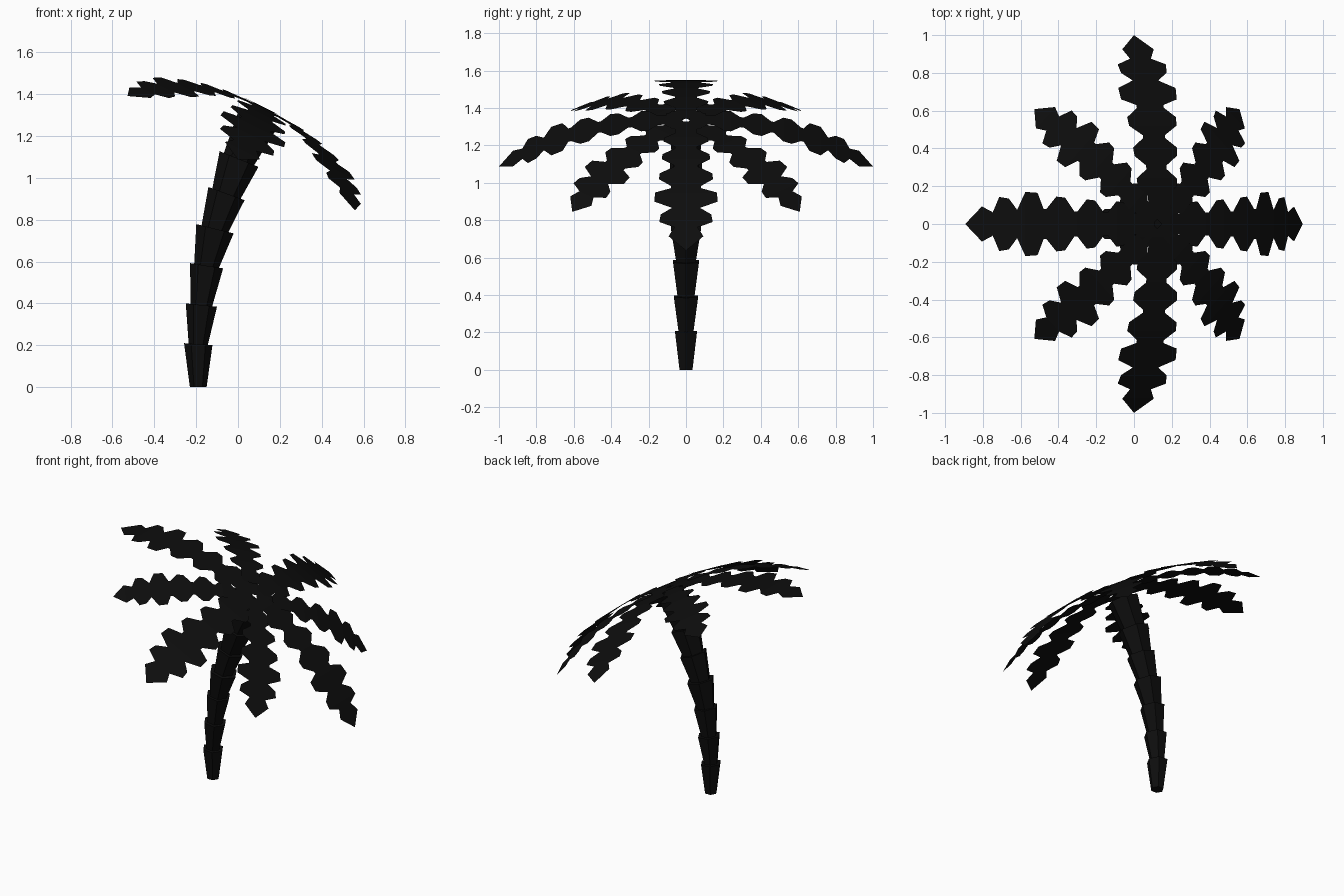
import bpy, bmesh, math
from mathutils import Matrix, Vector

if "Cube" in bpy.data.objects:
    bpy.data.objects.remove(bpy.data.objects["Cube"])

black = bpy.data.materials.new("near_black")
black.diffuse_color = (0.004, 0.004, 0.004, 1)
black.use_nodes = True
black.node_tree.nodes["Principled BSDF"].inputs["Base Color"].default_value = black.diffuse_color


def finish(bm, name):
    me = bpy.data.meshes.new(name)
    bm.to_mesh(me)
    bm.free()
    me.materials.append(black)
    ob = bpy.data.objects.new(name, me)
    bpy.context.collection.objects.link(ob)
    return ob


# Trunk: stacked six-sided flaring sections (x, z, tilt, bottom radius, top radius)
path = [(-0.19, 0.0, 0), (-0.19, 0.205, 4), (-0.175, 0.392, 6), (-0.15, 0.58, 9),
        (-0.11, 0.757, 14), (-0.055, 0.925, 20), (0.005, 1.09, 22), (0.09, 1.27, 26)]
radii = [(0.04, 0.068), (0.046, 0.075), (0.052, 0.08), (0.06, 0.092),
         (0.066, 0.092), (0.072, 0.1), (0.078, 0.1)]


def ring(bm, x, z, tilt, r):
    m = Matrix.Translation((x, 0, z)) @ Matrix.Rotation(math.radians(tilt), 4, 'Y')
    return [bm.verts.new(m @ Vector((r * math.cos(i * math.pi / 3),
                                     r * math.sin(i * math.pi / 3), 0)))
            for i in range(6)]


for k, (r0, r1) in enumerate(radii):
    bm = bmesh.new()
    a = ring(bm, *path[k], r0)
    b = ring(bm, *path[k + 1], r1)
    for i in range(6):
        j = (i + 1) % 6
        bm.faces.new((a[i], a[j], b[j], b[i]))
    bm.faces.new(a[::-1])
    bm.faces.new(b)
    finish(bm, f"trunk_section_{k + 1}")

# Frond outline: (distance from crown, half width) with notched leaflets
outline = [(0.02, 0.05), (0.07, 0.11), (0.11, 0.055), (0.15, 0.055), (0.2, 0.115),
           (0.24, 0.12), (0.29, 0.06), (0.31, 0.06), (0.36, 0.125), (0.405, 0.13),
           (0.455, 0.065), (0.47, 0.065), (0.52, 0.14), (0.565, 0.145),
           (0.615, 0.08), (0.63, 0.08), (0.66, 0.165), (0.72, 0.17),
           (0.76, 0.075), (0.8, 0.135), (0.845, 0.143), (0.875, 0.062),
           (0.925, 0.093)]


def droop(r):
    return 0.03 - 0.28 * r ** 2.4


crown = Matrix.Translation((0.112, 0, 1.31)) @ Matrix.Rotation(math.radians(26.7), 4, 'Y')

# Eight fronds around the tilted crown, diagonal ones shorter
for k in range(8):
    s = 0.86 if k % 2 else 1.0
    m = crown @ Matrix.Rotation(k * math.pi / 4, 4, 'Z') @ Matrix.Scale(s, 4)
    bm = bmesh.new()
    prev = None
    for r, w in outline:
        row = [bm.verts.new(m @ Vector((r, y, droop(r)))) for y in (-w, w)]
        if prev:
            bm.faces.new((prev[0], row[0], row[1], prev[1]))
        prev = row
    tip = bm.verts.new(m @ Vector((1.0, 0, droop(1.0))))
    bm.faces.new((prev[0], tip, prev[1]))
    finish(bm, f"frond_{k + 1}")
